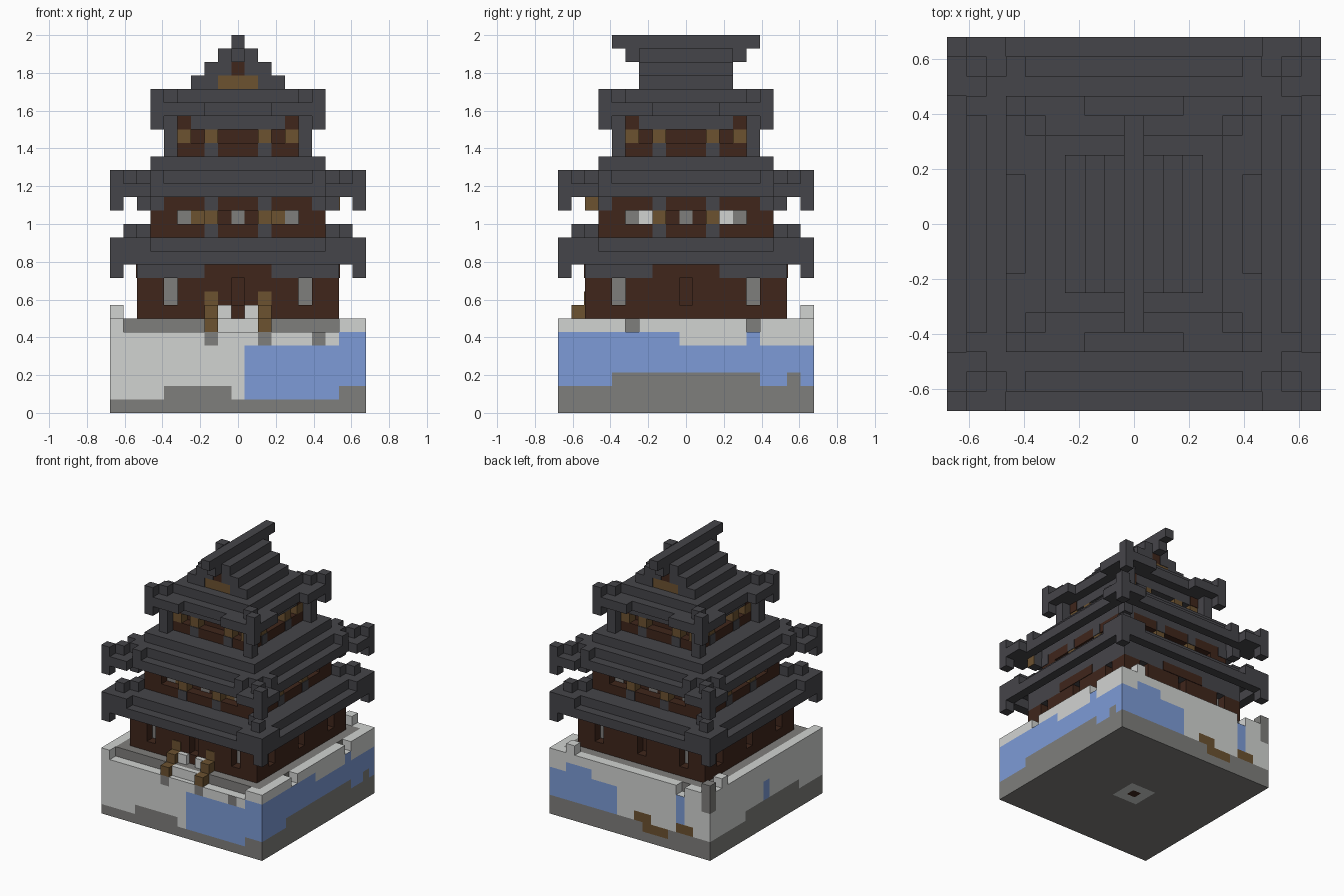
import bpy, bmesh
from mathutils import Vector

cube = bpy.data.objects.get("Cube")
if cube:
    bpy.data.objects.remove(cube, do_unlink=True)

U = 1 / 14  # edge of one building block
COLOURS = {
    "roof_slate": (0.060, 0.059, 0.067),
    "stone_grey": (0.212, 0.210, 0.200),
    "stone_light": (0.640, 0.655, 0.640),
    "water_blue": (0.205, 0.330, 0.680),
    "dark_wood": (0.050, 0.019, 0.011),
    "tan_wood": (0.150, 0.085, 0.030),
}
SLATE, GREY, LIGHT, BLUE, DARK, TAN = COLOURS
mats = {}
for name, rgb in COLOURS.items():
    m = bpy.data.materials.new(name)
    m.use_nodes = True
    m.diffuse_color = (*rgb, 1)
    m.node_tree.nodes["Principled BSDF"].inputs["Base Color"].default_value = (*rgb, 1)
    mats[name] = m

parts = {}  # part name -> (bmesh, material slots)


def slot(name, mat):
    slots = parts[name][1]
    if mat not in slots:
        slots.append(mat)
    return slots.index(mat)


def box(name, mat, x0, x1, y0, y1, z0, z1):
    bm, _ = parts.setdefault(name, (bmesh.new(), []))
    verts = bmesh.ops.create_cube(bm, size=1)["verts"]
    for v in verts:
        v.co = ((x0 + x1) / 2 + v.co.x * (x1 - x0),
                (y0 + y1) / 2 + v.co.y * (y1 - y0),
                (z0 + z1) / 2 + v.co.z * (z1 - z0))
    i = slot(name, mat)
    for f in {f for v in verts for f in v.link_faces}:
        f.material_index = i


def cell(name, mat, x, y, z0, z1):
    box(name, mat, x - .5, x + .5, y - .5, y + .5, z0, z1)


def block(name, mat, r, z0, z1):
    box(name, mat, -r, r, -r, r, z0, z1)


def sides(name, mat, u0, u1, r0, r1, z0, z1):
    """Same box on all four sides, turned about the centre."""
    box(name, mat, u0, u1, -r1, -r0, z0, z1)
    box(name, mat, r0, r1, u0, u1, z0, z1)
    box(name, mat, -u1, -u0, r0, r1, z0, z1)
    box(name, mat, -r1, -r0, -u1, -u0, z0, z1)


def ring(name, mat, r0, r1, z0, z1):
    sides(name, mat, -r1, r0, r0, r1, z0, z1)


def pairs(name, mat, u0, u1, r0, r1, z0, z1):
    sides(name, mat, u0, u1, r0, r1, z0, z1)
    sides(name, mat, -u1, -u0, r0, r1, z0, z1)


def corners(name, mat, a, b, z0, z1):
    """Unit cells at (a, b) and (b, a) in all four corners."""
    for p, q in {(a, b), (b, a)}:
        for sx in (-1, 1):
            for sy in (-1, 1):
                cell(name, mat, sx * p, sy * q, z0, z1)


def plates(name, mat, us, r, z0, z1):
    for u in us:
        sides(name, mat, u - .5, u + .5, r, r + .06, z0, z1)


# Base: one block cut into cells, coloured by side and height
block("base", GREY, 9.5, 0, 6)
base = parts["base"][0]
for axis, cuts in ((0, range(-9, 9)), (1, range(-9, 9)), (2, range(1, 6))):
    n = Vector([float(k == axis) for k in range(3)])
    for c in cuts:
        bmesh.ops.bisect_plane(base, geom=base.verts[:] + base.edges[:] + base.faces[:],
                               plane_co=n * (c + (.5 if axis < 2 else 0)), plane_no=n)
PAINT = {
    "front": [(LIGHT, -10, 10, 1, 6), (GREY, -5.5, -.5, 1, 2), (BLUE, .5, 7.5, 1, 5),
              (GREY, 7.5, 10, 1, 2), (BLUE, 7.5, 10, 2, 6), (GREY, -2.5, -1.5, 5, 6),
              (GREY, 1.5, 2.5, 5, 6), (GREY, 5.5, 6.5, 5, 6)],
    "right": [(BLUE, -10, 10, 2, 6), (GREY, -5.5, 5.5, 2, 3), (GREY, 7.5, 8.5, 2, 3),
              (LIGHT, -.5, 4.5, 5, 6), (LIGHT, 5.5, 10, 5, 6)],
    "back": [(LIGHT, -10, 10, 2, 6), (BLUE, 1.5, 10, 2, 5), (BLUE, 4.5, 7.5, 5, 6),
             (BLUE, -6.5, -5.5, 3, 6), (TAN, -2.5, -.5, 2, 3), (TAN, -4.5, -1.5, 1, 2),
             (TAN, -7.5, -5.5, 2, 3), (GREY, -10, -8.5, 5, 6)],
    "left": [(LIGHT, -10, 10, 2, 6), (GREY, -5.5, 3.5, 2, 3), (BLUE, -.5, .5, 3, 5),
             (GREY, 8.5, 10, 5, 6)],
    "top": [(LIGHT, -10, 10, 5, 7)],
    "under": [(LIGHT, -1.5, 1.5, -1, 1)],
}
for f in base.faces:
    f.normal_update()
    c, n = f.calc_center_median(), f.normal
    if abs(n.z) > .5:
        side, u = ("top" if n.z > 0 else "under"), c.x
        if side == "under" and abs(c.y) > 1.5:
            continue
    elif abs(n.y) > .5:
        side, u = ("front" if n.y < 0 else "back"), c.x
    else:
        side, u = ("right" if n.x > 0 else "left"), c.y
    for mat, u0, u1, z0, z1 in PAINT[side]:
        if u0 < u < u1 and z0 <= c.z <= z1:
            f.material_index = slot("base", mat)
    if side == "under" and max(abs(c.x), abs(c.y)) < .5:
        f.material_index = slot("base", DARK)

# Platform and parapet with a few raised blocks
block("platform", GREY, 8.5, 6, 7)
for y0, y1 in ((-9.5, -4.5), (-3.5, 4.5), (5.5, 9.5)):
    box("parapet", LIGHT, 8.5, 9.5, y0, y1, 6, 7)
box("parapet", LIGHT, -9.5, -8.5, -9.5, 8.5, 6, 7)
box("parapet", LIGHT, -5.5, 8.5, 8.5, 9.5, 6, 7)
box("parapet", LIGHT, -8.5, -6.5, 8.5, 9.5, 6, 7)
cell("parapet", LIGHT, 8, -9, 6, 7)
cell("parapet", LIGHT, 7, 9, 7, 8)
cell("parapet", LIGHT, -9, 7, 7, 8)
cell("parapet_corner_post", GREY, -9, 9, 6, 8)

# Entrance steps and handrails
box("entrance_steps", LIGHT, -1.5, 1.5, -9.0, -8.5, 6, 7)
for s in (-1, 1):
    box("entrance_steps", LIGHT, s - .5, s + .5, -8.0, -7.5, 7, 8)
    for k in range(2):
        cell("handrail", TAN, 2 * s, k - 9, 6 + k, 7 + k)
    box("handrail", TAN, 2 * s - .5, 2 * s + .5, -7.56, -7.5, 8, 9)

# Ground floor: recessed core with a shell that leaves windows and doors open
block("ground_core", DARK, 6.5, 7, 10)
ring("ground_wall", DARK, 6.5, 7.5, 7, 8)
pairs("ground_wall", DARK, .5, 4.5, 6.5, 7.5, 8, 10)
pairs("ground_wall", DARK, 5.5, 6.5, 6.5, 7.5, 8, 10)
corners("ground_wall", DARK, 7, 7, 8, 10)
plates("ground_windows", GREY, (-5, 5), 6.5, 8, 10)

# Lower roof with turned-up corners
block("lower_roof", SLATE, 7.5, 10, 12)
sides("lower_gable_panel", DARK, -2.5, 2.5, 7.5, 7.56, 10, 11)
sides("lower_roof", SLATE, -8.5, 8.5, 8.5, 9.5, 11, 12)
ring("lower_roof", SLATE, 6.5, 8.5, 12, 13)
block("lower_roof", SLATE, 6.5, 12, 13)
corners("lower_roof", SLATE, 9, 9, 10, 13)
for a, b in ((8, 9), (7, 9)):
    corners("lower_roof", SLATE, a, b, 12, 13)
for a in (7, 8):
    corners("lower_roof", SLATE, a, a, 13, 14)


def gallery(name, z, r, corner_mat):
    """Storey with sill, recessed wall, pillars and posts; r is its half width."""
    block(name + "_sill", DARK, r, z, z + 1)
    block(name + "_wall", DARK, r - 1, z + 1, z + 2)
    pairs(name + "_pillars", TAN, 1.5, 2.5, r - 1, r, z + 1, z + 2)
    corners(name + "_posts", corner_mat, r - .5, r - .5, z + 1, z + 2)
    plates(name + "_pillar_feet", SLATE, (-2, 2), r, z, z + 1)


# Middle floor
gallery("middle", 13, 6.5, DARK)
pairs("middle_wall", DARK, 4.5, 5.5, 5.5, 6.5, 14, 15)
plates("middle_windows", GREY, (-4, 0, 4), 5.5, 14, 15)
for s in (-1, 1):
    box("middle_shutters", TAN, 3 * s - .5, 3 * s + .5, -5.56, -5.5, 14, 15)
    x = s * 5.53
    for y in (-3, 3):
        box("middle_light_panes", LIGHT, x - .03, x + .03, y - .5, y + .5, 14, 15)
block("middle_lintel", DARK, 6.5, 15, 16)
plates("middle_lintel_blocks", SLATE, (-6, -2, 2, 6), 6.5, 15, 16)

# Upper roof: rising steps, with notched corner blocks standing clear
block("upper_roof", SLATE, 6.5, 16, 17)
block("upper_roof", SLATE, 7.5, 17, 18)
block("upper_roof", SLATE, 6.5, 18, 19)
ring("upper_roof", SLATE, 7.5, 8.5, 16, 17)
corners("upper_roof", SLATE, 9, 9, 15, 18)
for a, b in ((8, 9), (7, 9)):
    corners("upper_roof", SLATE, a, b, 16, 17)
for a, b in ((8, 8), (6, 8)):
    corners("upper_roof", SLATE, a, b, 17, 18)
corners("upper_roof", SLATE, 7, 7, 15, 17)
box("bracket_face", TAN, 7.5, 7.56, -7.5, -6.5, 15, 16)

# Top floor
gallery("top", 19, 4.5, TAN)
corners("top_corner_columns", SLATE, 5, 5, 19, 22)

# Crown roof: eave broken in the middle of each side
block("crown_roof", SLATE, 4.5, 21, 24)
plates("crown_brackets", DARK, (-4, 4), 4.5, 21, 22)
ring("crown_roof", SLATE, 4.5, 5.5, 22, 23)
pairs("crown_roof", SLATE, 2.5, 5.5, 5.5, 6.5, 22, 23)
corners("crown_roof", SLATE, 6, 6, 21, 24)
corners("crown_roof", SLATE, 5, 5, 23, 24)

# Stepped gable with timber infill, and ridge
for s in (-1, 1):
    box("gable_roof", SLATE, *sorted((s * 1.5, s * 3.5)), -3.5, 3.5, 24, 25)
    box("gable_roof", SLATE, *sorted((s * .5, s * 2.5)), -3.5, 3.5, 25, 26)
    cell("ridge", SLATE, 0, s * 4, 26, 27)
box("gable_infill", TAN, -1.5, 1.5, -3.45, 3.45, 24, 25)
box("gable_infill", DARK, -.5, .5, -3.45, 3.45, 25, 26)
box("gable_roof", SLATE, -1.5, 1.5, -3.5, 3.5, 26, 27)
box("ridge", SLATE, -.5, .5, -5.5, 5.5, 27, 28)

# Turn every collected part into an object
for name, (bm, slots) in parts.items():
    bmesh.ops.scale(bm, vec=(U, U, U), verts=bm.verts)
    bmesh.ops.recalc_face_normals(bm, faces=bm.faces)
    mesh = bpy.data.meshes.new(name)
    bm.to_mesh(mesh)
    bm.free()
    for s in slots:
        mesh.materials.append(mats[s])
    bpy.context.collection.objects.link(bpy.data.objects.new(name, mesh))
